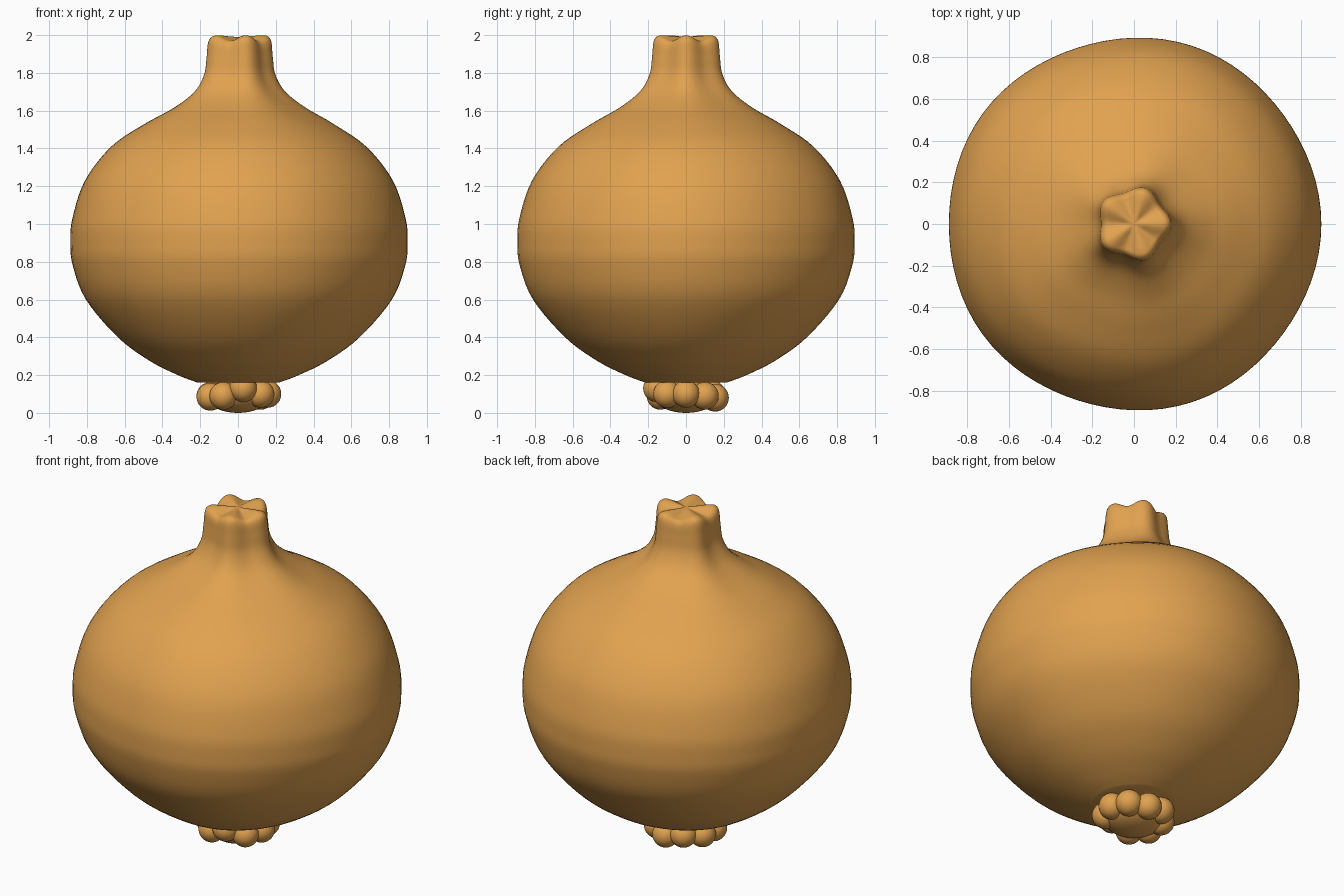
import bpy, bmesh, math

if "Cube" in bpy.data.objects:
    bpy.data.objects.remove(bpy.data.objects["Cube"])

skin = bpy.data.materials.new("golden_brown_skin")
skin.diffuse_color = (0.75, 0.36, 0.08, 1)
skin.use_nodes = True
skin.node_tree.nodes["Principled BSDF"].inputs["Base Color"].default_value = skin.diffuse_color


def finish(name, bm):
    bmesh.ops.recalc_face_normals(bm, faces=bm.faces)
    me = bpy.data.meshes.new(name)
    bm.to_mesh(me)
    bm.free()
    for p in me.polygons:
        p.use_smooth = True
    me.materials.append(skin)
    ob = bpy.data.objects.new(name, me)
    bpy.context.collection.objects.link(ob)
    return ob


def smooth_profile(pts, n=5):
    """Catmull-Rom through (radius, height) points."""
    out = []
    for i in range(len(pts) - 1):
        p = [pts[max(0, min(len(pts) - 1, i + k))] for k in (-1, 0, 1, 2)]
        for s in range(n):
            t = s / n
            out.append(tuple(0.5 * (2 * b + (c - a) * t + (2 * a - 5 * b + 4 * c - d) * t * t
                                    + (3 * b - a - 3 * c + d) * t ** 3)
                             for a, b, c, d in zip(*p)))
    return out + [pts[-1]]


# Bulb with five-lobed neck: lathe whose lobes grow stronger towards the top
profile = smooth_profile([
    (0.22, 0.162), (0.32, 0.20), (0.47, 0.275), (0.64, 0.40), (0.81, 0.60),
    (0.88, 0.78), (0.893, 0.90), (0.882, 1.03), (0.815, 1.23), (0.675, 1.41),
    (0.50, 1.53), (0.35, 1.615), (0.24, 1.70), (0.187, 1.79), (0.173, 1.88),
    (0.166, 1.95), (0.15, 1.978), (0.12, 1.985), (0.05, 1.987)])
SEG = 80
bm = bmesh.new()
rings = []
for r, z in profile:
    k = max(0, min(1, (z - 1.45) / 0.4))
    k = k * k * (3 - 2 * k)
    ring = []
    for i in range(SEG):
        a = 2 * math.pi * i / SEG
        lobe = math.cos(5 * a)
        rr = r * (1 + (0.006 + 0.07 * k) * lobe - 0.012 * k * math.cos(a))
        lift = 0.014 * lobe * min(1, r / 0.12) * max(0, min(1, (z - 1.85) / 0.1))
        ring.append(bm.verts.new((rr * math.cos(a), rr * math.sin(a), z + lift)))
    rings.append(ring)
for lo, hi in zip(rings, rings[1:]):
    for i in range(SEG):
        j = (i + 1) % SEG
        bm.faces.new((lo[i], lo[j], hi[j], hi[i]))
for ring, z in ((rings[0], 0.158), (rings[-1], 1.99)):
    c = bm.verts.new((0, 0, z))
    for i in range(SEG):
        bm.faces.new((ring[i], ring[(i + 1) % SEG], c))
finish("bulb", bm)


def ball(name, loc, size):
    bm = bmesh.new()
    bmesh.ops.create_uvsphere(bm, u_segments=32, v_segments=20, radius=1)
    for v in bm.verts:
        v.co = [c * s + o for c, s, o in zip(v.co, size, loc)]
    return finish(name, bm)


# Root pad and ring of nine root knobs under the bulb
ball("root_pad", (0, 0, 0.09), (0.17, 0.17, 0.09))
heights = (0.10, 0.09, 0.08, 0.10, 0.09, 0.085, 0.09, 0.13, 0.10)
for i, z in enumerate(heights):
    a = 2 * math.pi * i / 9
    ball(f"root_knob_{i + 1}", (0.156 * math.cos(a), 0.156 * math.sin(a), z), (0.073,) * 3)
